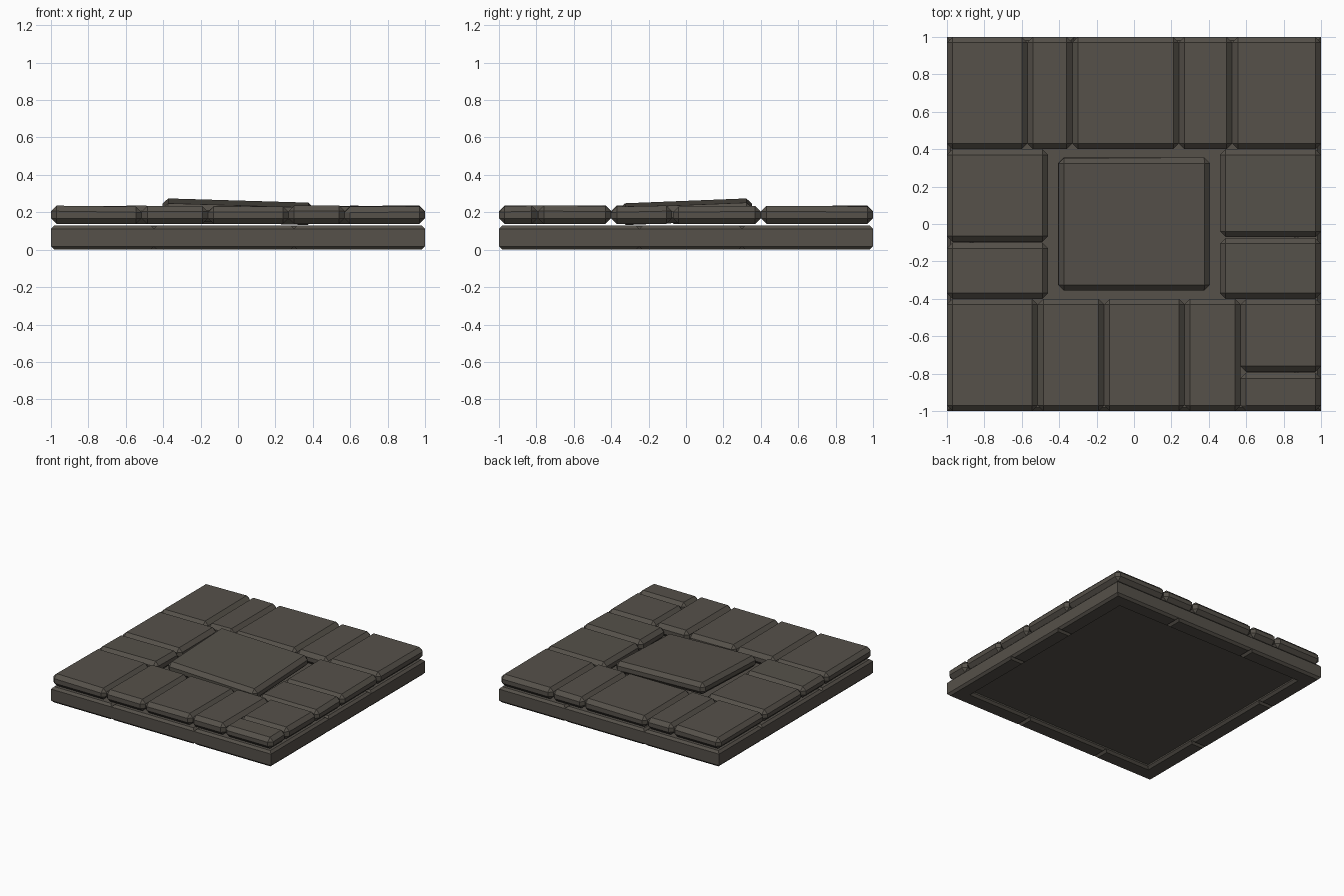
import bpy, bmesh, random
from mathutils import Matrix

random.seed(4)
if "Cube" in bpy.data.objects:
    bpy.data.objects.remove(bpy.data.objects["Cube"], do_unlink=True)

stone = bpy.data.materials.new("dark_stone")
color = (0.092, 0.082, 0.068, 1)
stone.diffuse_color = color
stone.use_nodes = True
shader = stone.node_tree.nodes["Principled BSDF"]
shader.inputs["Base Color"].default_value = color
shader.inputs["Roughness"].default_value = 0.9


def block(name, outline, z0, z1, chamfer=0, all_edges=True, wobble=0, tilt=None):
    """Extrude an outline into a chamfered stone block."""
    bm = bmesh.new()
    base = bm.faces.new([bm.verts.new((x, y, z0)) for x, y in outline])
    top = bmesh.ops.extrude_face_region(bm, geom=[base])["geom"]
    for v in [g for g in top if isinstance(g, bmesh.types.BMVert)]:
        v.co.z = z1 + random.uniform(-wobble, 0)
    bmesh.ops.recalc_face_normals(bm, faces=bm.faces)
    if chamfer:
        edges = [e for e in bm.edges if all_edges
                 or abs(e.verts[0].co.z - e.verts[1].co.z) < 0.01]
        bmesh.ops.bevel(bm, geom=edges, offset=chamfer, segments=1,
                        profile=0.5, affect='EDGES', clamp_overlap=True)
    if tilt:
        bm.transform(tilt)
    mesh = bpy.data.meshes.new(name)
    bm.to_mesh(mesh)
    bm.free()
    mesh.materials.append(stone)
    obj = bpy.data.objects.new(name, mesh)
    bpy.context.collection.objects.link(obj)
    return obj


def rect(x0, x1, y0, y1):
    return [(x0, y0), (x1, y0), (x1, y1), (x0, y1)]


# Foundation: a ring of stones around a raised inner floor
W = 0.86
BASE_TOP = 0.13
front, right, back, left = (-0.45, 0.30), (-0.25, 0.30), (-0.32, 0.40), (-0.35, 0.44)
ring = {
    "front_base": rect(*front, -1, -W),
    "back_base": rect(*back, W, 1),
    "right_base": rect(W, 1, *right),
    "left_base": rect(-1, -W, *left),
}
for sx, sy, x_joint, y_joint in ((-1, -1, front[0], left[0]), (1, -1, front[1], right[0]),
                                 (1, 1, back[1], right[1]), (-1, 1, back[0], left[1])):
    ring[f"corner_base_{len(ring) - 3}"] = [
        (sx, sy), (x_joint, sy), (x_joint, sy * W),
        (sx * W, sy * W), (sx * W, y_joint), (sx, y_joint)]
for name, outline in ring.items():
    block(name, outline, 0, BASE_TOP, 0.018, all_edges=False)
block("inner_floor", rect(-W, W, -W, W), 0.03, BASE_TOP - 0.005)

# Paving: two long rows and two short side columns
LOW, HIGH, CHAMFER = 0.138, 0.237, 0.03
paving = []
back_cuts = (-1, -0.57, -0.33, 0.24, 0.525, 1)
front_cuts = (-1, -0.515, -0.16, 0.27, 0.57)
for cuts, y0, y1 in ((back_cuts, 0.4, 1), (front_cuts, -1, -0.4)):
    for a, b in zip(cuts, cuts[1:]):
        paving.append(rect(a, b, y0, y1))
paving += [
    rect(0.57, 1, -1, -0.795), rect(0.57, 1, -0.79, -0.4),
    rect(-1, -0.46, -0.095, 0.4), rect(-1, -0.46, -0.4, -0.1),
    rect(0.46, 1, -0.07, 0.4), rect(0.46, 1, -0.4, -0.075),
]
for i, outline in enumerate(paving, 1):
    block(f"paving_stone_{i}", outline, LOW, HIGH, CHAMFER, wobble=0.008)

# Loose centre stone, slightly tilted
tilt = (Matrix.Translation((0, 0, 0.203)) @ Matrix.Rotation(0.04, 4, 'X')
        @ Matrix.Rotation(0.03, 4, 'Y'))
block("centre_stone", rect(-0.405, 0.405, -0.355, 0.355), -0.047, 0.047, 0.03, tilt=tilt)
